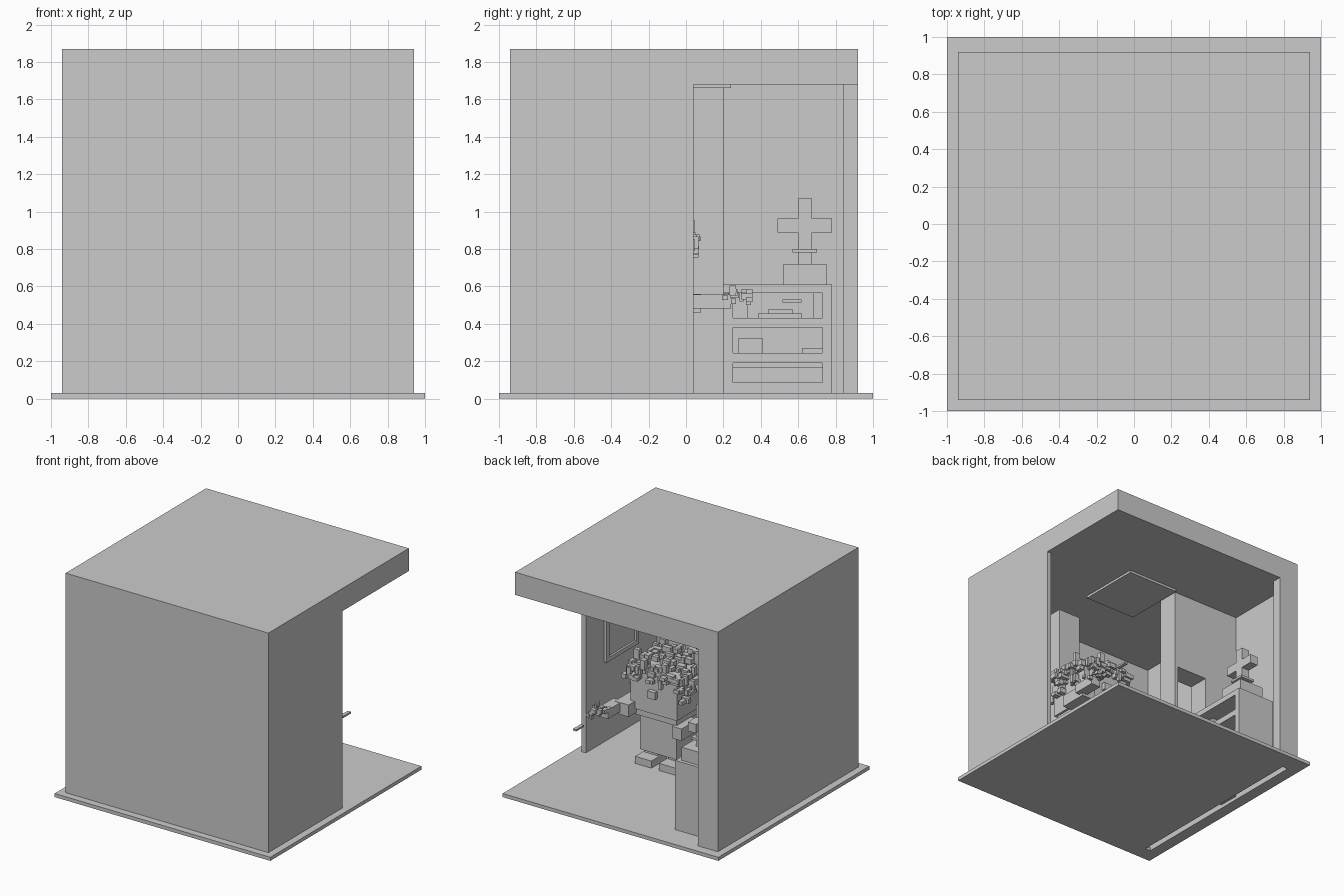
import bpy, bmesh, random
from mathutils import Vector

if "Cube" in bpy.data.objects:
    bpy.data.objects.remove(bpy.data.objects["Cube"])

random.seed(4)
grey = bpy.data.materials.new("plain grey")
grey.use_nodes = True
colour = (0.6, 0.6, 0.6, 1)
grey.diffuse_color = colour
grey.node_tree.nodes["Principled BSDF"].inputs["Base Color"].default_value = colour


def boxes(name, spans):
    """One object made of boxes, each given as x, y and z ranges."""
    bm = bmesh.new()
    for xs, ys, zs in spans:
        verts = bmesh.ops.create_cube(bm, size=1)["verts"]
        for v in verts:
            v.co = Vector([(a + b) / 2 + c * (b - a)
                           for c, (a, b) in zip(v.co, (xs, ys, zs))])
    mesh = bpy.data.meshes.new(name)
    bm.to_mesh(mesh)
    bm.free()
    mesh.materials.append(grey)
    obj = bpy.data.objects.new(name, mesh)
    bpy.context.collection.objects.link(obj)
    return obj


def block(x, y, z, sx, sy, sz):
    """Ranges of a box from its centre and size."""
    return ((x - sx / 2, x + sx / 2), (y - sy / 2, y + sy / 2), (z - sz / 2, z + sz / 2))


FLOOR, CEIL, TOP = 0.03, 1.68, 1.87
W, T = 0.94, 0.04

# Base slab with a narrow slot along the solid side wall
boxes("floor", [((-0.85, 1), (-1, 1), (0, FLOOR)),
                ((-1, -0.9), (-1, 1), (0, FLOOR)),
                ((-0.9, -0.85), (-1, -0.87), (0, FLOOR)),
                ((-0.9, -0.85), (0.84, 1), (0, FLOOR))])

# Shell of the room, open at one rear corner
boxes("roof", [((-W, W), (-W, 0.92), (CEIL, TOP))])
boxes("front_wall", [((-W, W), (-W, -0.9), (FLOOR, CEIL))])
boxes("left_wall", [((W - T, W), (-0.9, 0.04), (FLOOR, CEIL))])
boxes("right_wall", [((-W, -W + T), (-0.9, 0.92), (FLOOR, CEIL))])
boxes("rear_post", [((-W + T, -0.755), (0.84, 0.92), (FLOOR, CEIL))])
boxes("ceiling_lamp", [((-0.24, 0.24), (-0.3, 0.24), (CEIL - 0.02, CEIL))])

# Partition with a doorway
wall_y = (0.02, 0.2)
boxes("partition", [((-0.29, -0.26), wall_y, (FLOOR, 1.0)),
                    ((-0.9, -0.58), wall_y, (FLOOR, 1.0)),
                    ((-0.9, -0.26), wall_y, (1.0, CEIL))])
boxes("tall_cupboard", [((0.15, 0.36), (-0.9, -0.5), (FLOOR, 1.6))])

# Framed panel on the inner side wall
fx, fy, fz = (0.875, 0.9), (-0.63, -0.2), (0.7, 1.3)
b = 0.035
boxes("picture_frame", [(fx, fy, (fz[0], fz[0] + b)), (fx, fy, (fz[1] - b, fz[1])),
                        (fx, (fy[0], fy[0] + b), fz), (fx, (fy[1] - b, fy[1]), fz)])
boxes("picture_panel", [((0.892, 0.9), fy, fz)])

# Open shelf unit
cx = (-0.8, -0.445)
levels = [(FLOOR, 0.085), (0.19, 0.245), (0.38, 0.43), (0.565, 0.61)]
boxes("shelf_unit", [(cx, (0.25, 0.73), z) for z in levels]
      + [(cx, y, (FLOOR, 0.61)) for y in ((0.2, 0.25), (0.73, 0.78))]
      + [((-0.8, -0.76), (0.25, 0.73), (FLOOR, 0.61))])
boxes("shelf_items", [((-0.74, -0.5), (0.28, 0.41), (0.245, 0.325)),
                      ((-0.74, -0.5), (0.62, 0.73), (0.245, 0.27)),
                      ((-0.74, -0.48), (0.25, 0.73), (0.085, 0.165)),
                      ((-0.74, -0.55), (0.25, 0.33), (0.43, 0.565)),
                      ((-0.74, -0.55), (0.68, 0.73), (0.43, 0.565)),
                      ((-0.7, -0.5), (0.385, 0.62), (0.43, 0.455)),
                      ((-0.68, -0.52), (0.44, 0.57), (0.455, 0.48))])

# Potted cactus on the shelf unit
px, py = -0.6, 0.635
boxes("cactus_pot", [block(px, py, 0.665, 0.23, 0.23, 0.11)])
boxes("cactus", [block(px, py, 0.895, 0.075, 0.075, 0.35),
                 block(px, py, 0.79, 0.13, 0.13, 0.02),
                 block(px, py, 0.925, 0.075, 0.29, 0.075)])

# Blocky figure facing the open rear
hx, hy = 0.3, -0.19
boxes("head", [block(hx, hy, 0.675, 0.43, 0.38, 0.35)])
boxes("nose", [block(hx, 0.015, 0.67, 0.07, 0.04, 0.06)])
boxes("body", [block(hx, hy, 0.32, 0.34, 0.26, 0.36)])
boxes("collar", [block(hx, hy, 0.47, 0.4, 0.34, 0.05)])
for side, name in ((1, "left"), (-1, "right")):
    lx = hx + side * 0.11
    boxes(name + "_leg", [block(lx, -0.19, 0.115, 0.12, 0.13, 0.1)])
    boxes(name + "_shoe", [block(lx, -0.12, 0.06, 0.15, 0.2, 0.06)])
boxes("arms", [block(hx + 0.24, -0.04, 0.51, 0.13, 0.24, 0.1),
               block(0.6, 0.14, 0.52, 0.09, 0.2, 0.075),
               block(hx - 0.22, -0.1, 0.4, 0.09, 0.22, 0.1)])
boxes("stick", [block(0.6, 0.567, 0.522, 0.03, 0.1, 0.015)])


def tufts(name, count, centre, spread, sizes):
    """Cluster of small elongated boxes scattered about a centre."""
    spans = []
    for _ in range(count):
        p = [c + random.uniform(-s, s) for c, s in zip(centre, spread)]
        size = [random.uniform(*sizes) for _ in range(3)]
        size[random.randrange(3)] *= 1.8
        spans.append(block(*p, *size))
    return boxes(name, spans)


# Curly hair over the crown and down the sides
tufts("hair_crown", 90, (hx, hy, 0.875), (0.22, 0.22, 0.045), (0.025, 0.05))
tufts("hair_fringe", 22, (hx, 0.03, 0.82), (0.22, 0.03, 0.04), (0.025, 0.045))
for side in (1, -1):
    tufts("hair_side", 26, (hx + side * 0.24, hy, 0.76), (0.03, 0.2, 0.1), (0.025, 0.05))
tufts("hair_back", 26, (hx, hy - 0.21, 0.76), (0.2, 0.03, 0.1), (0.025, 0.05))

# Sprig held in the outstretched hand
tufts("sprig", 18, (0.63, 0.27, 0.545), (0.07, 0.07, 0.035), (0.015, 0.035))
